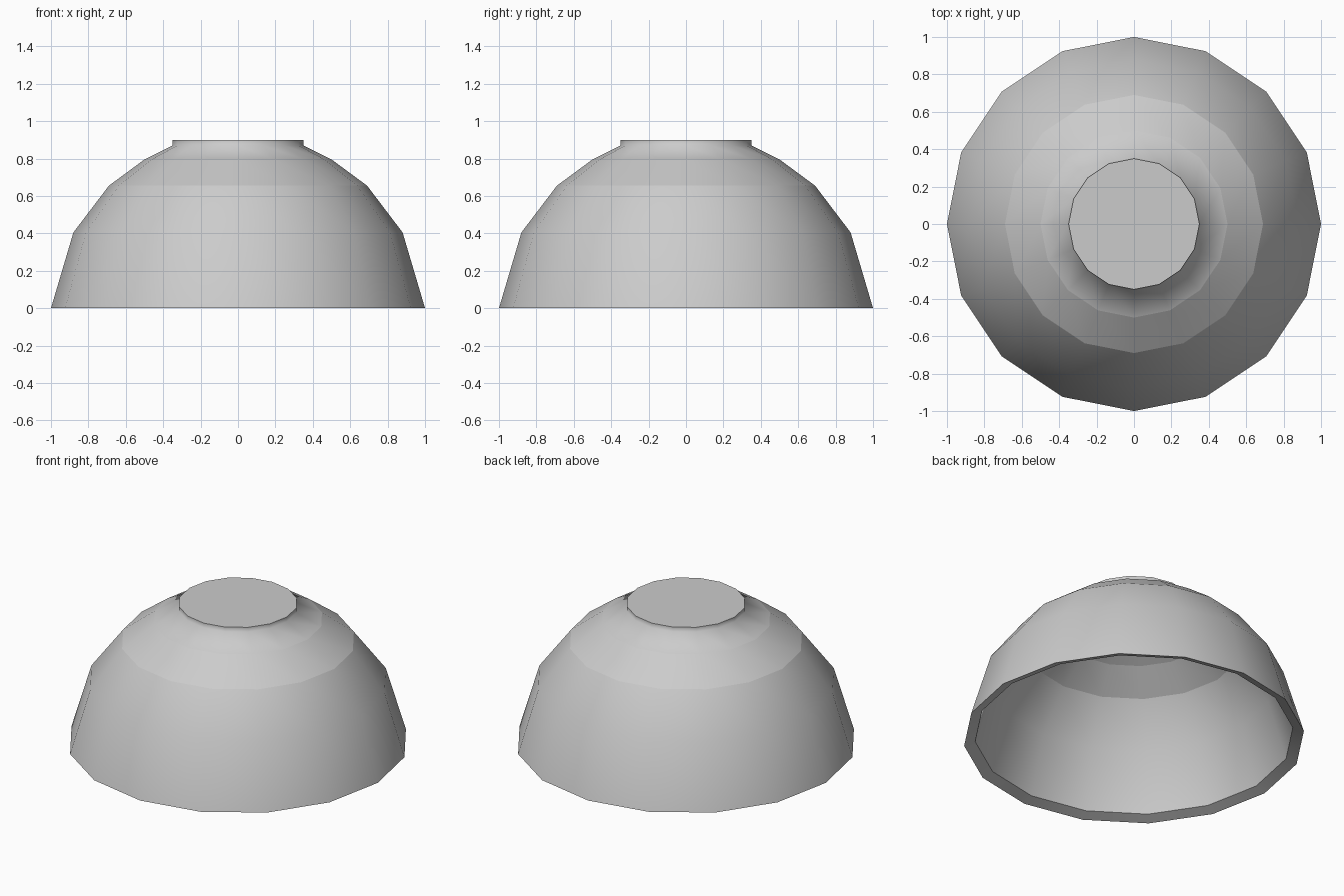
import bpy, bmesh
from math import cos, sin, tau

if "Cube" in bpy.data.objects:
    bpy.data.objects.remove(bpy.data.objects["Cube"])

SIDES = 16

# (radius, height, sharp ring) from foot, down the outside, over the rim, up the inside
PROFILE = [
    (0.35, 0.90, True),     # foot edge
    (0.35, 0.87, False),    # foot meets wall
    (0.50, 0.795, True),
    (0.69, 0.655, True),
    (0.88, 0.405, False),
    (1.00, 0.00, True),     # outer rim
    (0.935, 0.025, True),   # inner rim
    (0.825, 0.39, False),
    (0.64, 0.635, True),
    (0.47, 0.76, True),
    (0.33, 0.83, True),     # inner floor edge
]

bm = bmesh.new()
rings = [[bm.verts.new((r * cos(tau * i / SIDES), r * sin(tau * i / SIDES), z))
          for i in range(SIDES)] for r, z, _ in PROFILE]

# walls
for a, b in zip(rings, rings[1:]):
    for i in range(SIDES):
        j = (i + 1) % SIDES
        bm.faces.new((a[i], b[i], b[j], a[j])).smooth = True

# foot top and inner floor
bm.faces.new(rings[0])
bm.faces.new(rings[-1][::-1])

# shading breaks
for ring, (_, _, sharp) in zip(rings, PROFILE):
    if sharp:
        for i in range(SIDES):
            bm.edges.get((ring[i], ring[(i + 1) % SIDES])).smooth = False

bmesh.ops.recalc_face_normals(bm, faces=bm.faces)
mesh = bpy.data.meshes.new("upturned_bowl")
bm.to_mesh(mesh)
bm.free()
bpy.context.collection.objects.link(bpy.data.objects.new("upturned_bowl", mesh))
